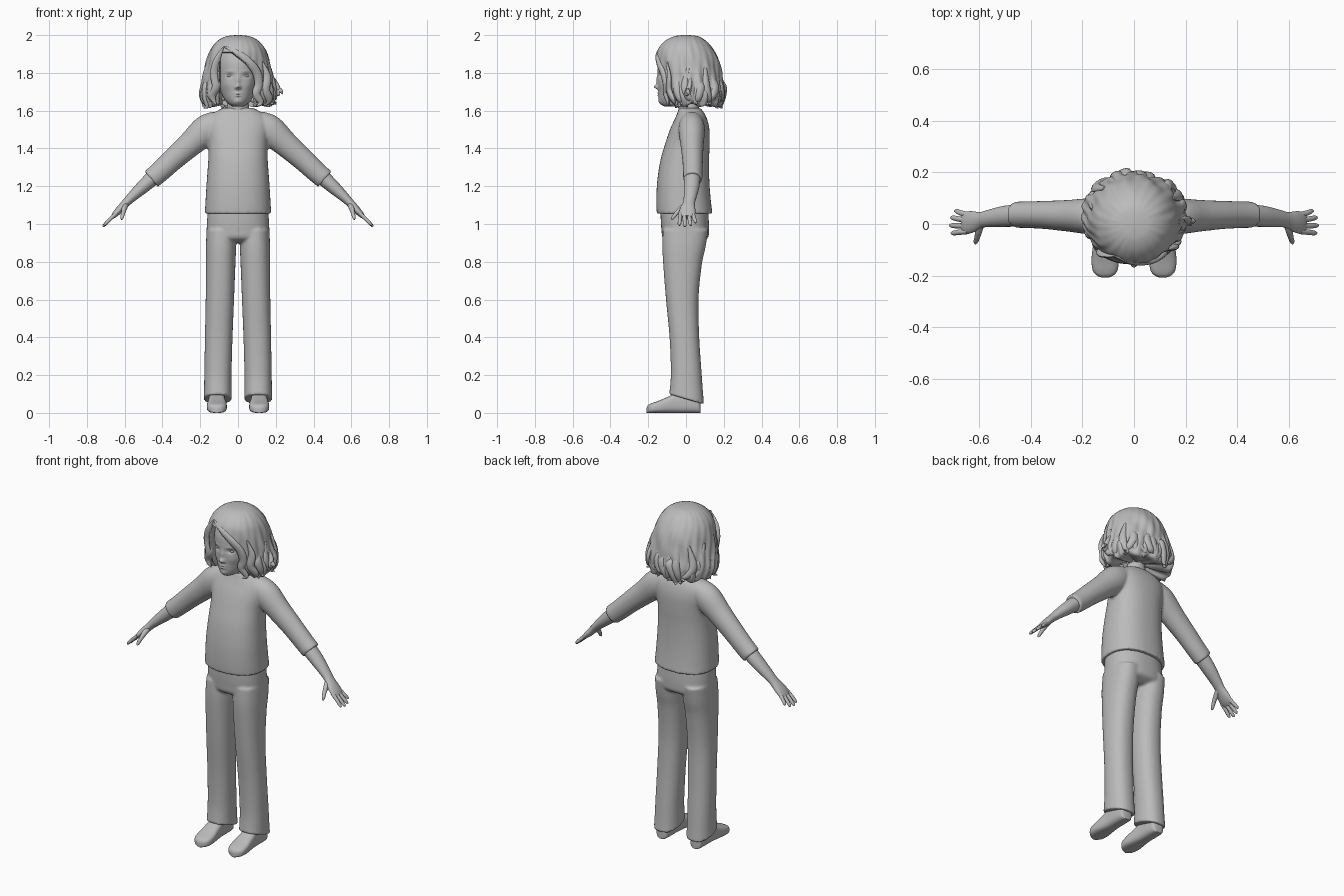
import bpy, bmesh, math, random
from mathutils import Vector

random.seed(4)
grey = bpy.data.materials.new("plain grey")
grey.diffuse_color = (0.5, 0.5, 0.5, 1)


def resample(rows, k):
    """Catmull-Rom interpolation of tuples, k steps per span."""
    out = []
    for i in range(len(rows) - 1):
        a, b = rows[max(i - 1, 0)], rows[i]
        c, d = rows[i + 1], rows[min(i + 2, len(rows) - 1)]
        for s in range(k):
            t = s / k
            out.append(tuple(0.5 * (2 * q + (r - p) * t + (2 * p - 5 * q + 4 * r - w) * t * t
                                    + (3 * q - p - 3 * r + w) * t ** 3)
                             for p, q, r, w in zip(a, b, c, d)))
    return out + [tuple(rows[-1])]


def skin(bm, loops):
    """Bridge closed loops of points and cap both ends."""
    vs = [[bm.verts.new(p) for p in loop] for loop in loops]
    n = len(vs[0])
    for a, b in zip(vs, vs[1:]):
        for j in range(n):
            bm.faces.new((a[j], a[(j + 1) % n], b[(j + 1) % n], b[j]))
    bm.faces.new(vs[0])
    bm.faces.new(vs[-1][::-1])


def ring(c, u, v, n, p=1.0):
    f = lambda q: math.copysign(abs(q) ** p, q)
    return [c + u * f(math.cos(2 * math.pi * j / n)) + v * f(math.sin(2 * math.pi * j / n))
            for j in range(n)]


def stack(bm, rows, n=48, k=5, p=1.0):
    """Vertical body: rows of z, centre x, half width, front y, back y, tilt."""
    skin(bm, [ring(Vector((cx, (f + b) / 2, z)), Vector((w, 0, 0)),
                   Vector((0, (b - f) / 2, t)), n, p)
              for z, cx, w, f, b, t in resample(rows, k)])


def tube(bm, rows, n=20, k=4, ref=(0, 1, 0), p=1.0):
    """Limb along a path: rows of x, y, z, half width along ref, half thickness."""
    rows = resample(rows, k)
    pts = [Vector(r[:3]) for r in rows]
    loops = []
    for i, r in enumerate(rows):
        t = (pts[min(i + 1, len(pts) - 1)] - pts[max(i - 1, 0)]).normalized()
        u = Vector(ref)
        u = (u - t * u.dot(t)).normalized()
        loops.append(ring(pts[i], u * r[3], t.cross(u) * r[4], n, p))
    skin(bm, loops)


def finish(name, bm, mirror=False, voxel=0):
    bmesh.ops.recalc_face_normals(bm, faces=bm.faces)
    me = bpy.data.meshes.new(name)
    bm.to_mesh(me)
    bm.free()
    me.materials.append(grey)
    ob = bpy.data.objects.new(name, me)
    bpy.context.collection.objects.link(ob)
    bpy.ops.object.select_all(action='DESELECT')
    bpy.context.view_layer.objects.active = ob
    ob.select_set(True)
    bpy.ops.object.shade_smooth_by_angle(angle=math.radians(50))
    if mirror:
        ob.modifiers.new("mirror", 'MIRROR').use_clip = False
    if voxel:
        m = ob.modifiers.new("blend", 'REMESH')
        m.mode, m.voxel_size, m.use_smooth_shade = 'VOXEL', voxel, True
        s = ob.modifiers.new("soften", 'SMOOTH')
        s.factor, s.iterations = 0.5, 4
    return ob


# Shirt: torso and both sleeves blended together
bm = bmesh.new()
stack(bm, [(1.055, 0, .176, -.155, .14, 0), (1.12, 0, .172, -.157, .132, 0),
           (1.22, 0, .166, -.153, .124, 0), (1.33, 0, .158, -.137, .122, 0),
           (1.42, 0, .156, -.112, .125, 0), (1.50, 0, .164, -.085, .124, 0),
           (1.555, 0, .16, -.06, .112, 0), (1.59, 0, .125, -.045, .095, 0),
           (1.615, 0, .08, -.038, .075, 0)], p=.85)
for s in (1, -1):
    tube(bm, [(s * .10, .03, 1.545, .06, .06), (s * .165, .03, 1.50, .07, .08),
              (s * .25, .032, 1.425, .062, .068), (s * .34, .035, 1.345, .055, .06),
              (s * .41, .036, 1.28, .052, .056), (s * .46, .036, 1.237, .051, .054)], n=32)
finish("shirt", bm, voxel=.008)

# Trousers: hips and both legs blended together
bm = bmesh.new()
stack(bm, [(1.10, 0, .155, -.135, .115, 0), (1.03, 0, .163, -.134, .12, 0),
           (.97, 0, .166, -.13, .122, 0), (.925, 0, .165, -.122, .115, 0),
           (.90, 0, .14, -.08, .07, 0)], p=.85)
for s in (1, -1):
    stack(bm, [(.97, s * .088, .078, -.122, .118, 0), (.88, s * .09, .08, -.125, .104, 0),
               (.78, s * .092, .078, -.12, .083, 0), (.60, s * .096, .075, -.106, .066, 0),
               (.40, s * .102, .073, -.087, .07, 0), (.22, s * .106, .072, -.08, .082, 0),
               (.12, s * .107, .073, -.085, .09, -.012),
               (.072, s * .107, .075, -.09, .096, -.027)], p=.88)
finish("trousers", bm, voxel=.0075)

# Shoes with a flat sole
bm = bmesh.new()
skin(bm, [ring(Vector((.112, y, h / 2)), Vector((w, 0, 0)), Vector((0, 0, h / 2)), 32, .65)
          for y, w, h in resample([(.077, .02, .05), (.068, .036, .085), (.03, .042, .11),
                                   (-.04, .043, .11), (-.09, .048, .088), (-.14, .053, .066),
                                   (-.18, .048, .052), (-.20, .032, .042),
                                   (-.208, .012, .028)], 4)])
finish("shoes", bm, mirror=True)

# Forearms, palms, fingers and thumbs
bm = bmesh.new()
tube(bm, [(.43, .034, 1.263, .044, .042), (.50, .03, 1.20, .041, .036),
          (.56, .022, 1.145, .034, .027), (.593, .016, 1.112, .031, .022),
          (.625, .009, 1.078, .041, .02), (.65, .005, 1.052, .043, .016),
          (.665, .004, 1.037, .036, .010)], n=28)
for y0, y1, length in ((.036, .05, .062), (.015, .024, .082), (-.008, -.006, .088), (-.029, -.035, .08)):
    x1, z1 = .65 + length * .74, 1.052 - length * .74
    tube(bm, [(.645, y0, 1.057, .0105, .0105), ((.65 + x1) / 2, (y0 + y1) / 2, (1.054 + z1) / 2, .0105, .010),
              (x1 - .008, y1, z1 + .008, .009, .008), (x1, y1, z1, .004, .004)], n=12)
tube(bm, [(.592, .005, 1.105, .014, .016), (.602, -.025, 1.082, .014, .015),
          (.608, -.05, 1.058, .011, .011), (.614, -.068, 1.035, .009, .009),
          (.616, -.076, 1.024, .004, .004)], n=14, ref=(1, 0, 0))
finish("arms_and_hands", bm, mirror=True)

# Neck
bm = bmesh.new()
stack(bm, [(1.56, 0, .07, -.04, .08, 0), (1.61, 0, .06, -.04, .07, 0),
           (1.65, 0, .054, -.045, .065, 0), (1.72, 0, .054, -.045, .07, 0)], n=32)
finish("neck", bm)

# Head with features pushed out of the face
bm = bmesh.new()
stack(bm, [(1.622, 0, .028, -.115, 0, 0), (1.635, 0, .05, -.134, .03, 0),
           (1.66, 0, .072, -.143, .07, 0), (1.70, 0, .091, -.146, .10, 0),
           (1.75, 0, .104, -.149, .12, 0), (1.80, 0, .11, -.15, .13, 0),
           (1.86, 0, .112, -.146, .13, 0), (1.91, 0, .10, -.125, .11, 0),
           (1.95, 0, .07, -.09, .08, 0), (1.965, 0, .02, -.03, .02, 0)], n=144, k=10)
features = [(0, 1.726, .013, .012, -.021), (0, 1.758, .011, .025, -.008),
            (0, 1.693, .021, .004, -.006), (0, 1.680, .016, .005, -.007),
            (0, 1.648, .02, .012, -.005)]
for s in (1, -1):
    features += [(s * .043, 1.785, .02, .012, .010), (s * .06, 1.735, .025, .025, -.005),
                 (s * .012, 1.722, .006, .006, -.006), (s * .045, 1.808, .025, .005, -.003)]
for v in bm.verts:
    if v.co.y < -.03:
        v.co.y += sum(d * math.exp(-((v.co.x - x) / a) ** 2 - ((v.co.z - z) / b) ** 2)
                      for x, z, a, b, d in features)
finish("head", bm)

# Eyes
bm = bmesh.new()
ball = bmesh.ops.create_uvsphere(bm, u_segments=20, v_segments=12, radius=1)["verts"]
for v in ball:
    v.co = Vector((.043 + v.co.x * .017, -.118 + v.co.y * .015, 1.784 + v.co.z * .009))
finish("eyes", bm, mirror=True)


# Hair: wavy cap with the face opening dipped into the head
def step(t):
    t = min(max(t, 0), 1)
    return t * t * (3 - 2 * t)


def opening(x, z):
    right = .10 if z < 1.8 else .10 - (z - 1.8) * 1.25
    return step(min(x + .10, right - x, 1.91 - z) / .016)


profile = [(2.0, .012, -.02, .02), (1.993, .065, -.065, .065), (1.97, .108, -.11, .105),
           (1.93, .142, -.145, .142), (1.88, .162, -.157, .17), (1.82, .176, -.157, .186),
           (1.75, .193, -.145, .197), (1.70, .203, -.128, .2), (1.655, .197, -.11, .193),
           (1.628, .175, -.095, .172), (1.645, .10, -.05, .10), (1.66, .05, -.02, .06)]
bm = bmesh.new()
N, loops = 180, []
for i, (z, w, f, b) in enumerate(resample(profile, 7)):
    low = step((1.95 - z) / .3)
    loop = []
    for j in range(N):
        a = 2 * math.pi * j / N
        wave = (.55 * math.sin(13 * a + 16 * z + 1.5 * math.sin(3 * a))
                + .45 * math.sin(23 * a - 24 * z) + .4 * math.sin(7 * a + 40 * z))
        g = 1 + wave * (.012 + .035 * low)
        x, y = w * g * math.cos(a), (f + b) / 2 + (b - f) / 2 * g * math.sin(a)
        zz = z + .008 * math.sin(9 * a + 2) * step((1.72 - z) / .1)
        if y < 0:
            y += (.01 - y) * opening(x, z)
        loop.append(Vector((x, y, zz)))
    loops.append(loop)
skin(bm, loops)
finish("hair", bm)

# Loose curls round the hem of the hair and locks framing the face
bm = bmesh.new()
for i in range(30):
    a = math.radians(-42 + 264 * i / 29)
    c, s = math.cos(a), math.sin(a)
    r = random.uniform(-.008, .01)
    top, end = random.uniform(1.76, 1.84), random.uniform(1.612, 1.65)
    tw = random.uniform(-.03, .03)
    tube(bm, [((.165 + r) * c, .025 + .15 * s, top, .008, .006),
              ((.185 + r) * c - tw * s, .03 + (.163 + r) * s + tw * c, 1.73, .022, .014),
              ((.187 + r) * c, .03 + (.163 + r) * s, 1.675, .02, .015),
              ((.175 + r) * c + tw * s, .03 + (.153 + r) * s - tw * c, end + .012, .013, .011),
              ((.19 + 2 * r) * c + tw * s, .03 + (.165 + r) * s - tw * c, end, .002, .002)],
         n=10, ref=(-s, c, 0))
for path in ([(-.075, -.125, 1.94), (.0, -.15, 1.905), (.06, -.145, 1.855), (.10, -.122, 1.80),
              (.11, -.108, 1.74), (.097, -.108, 1.69), (.12, -.095, 1.645), (.10, -.1, 1.625)],
             [(-.075, -.125, 1.94), (-.11, -.12, 1.87), (-.125, -.108, 1.80),
              (-.115, -.105, 1.73), (-.135, -.092, 1.675), (-.115, -.09, 1.63)],
             [(.13, -.10, 1.86), (.155, -.09, 1.78), (.145, -.09, 1.71), (.165, -.07, 1.66), (.15, -.06, 1.63)],
             [(.17, .02, 1.80), (.195, .02, 1.74), (.205, .01, 1.705), (.222, .01, 1.70), (.226, .01, 1.72)]):
    m = len(path) - 1
    tube(bm, [(*q, .004 + .02 * math.sin(math.pi * i / m) ** .6 if 0 < i < m else .003,
               .003 + .012 * math.sin(math.pi * i / m) if 0 < i < m else .003)
              for i, q in enumerate(path)], n=12, k=5, ref=(1, .2, .3))
finish("hair_curls", bm)
